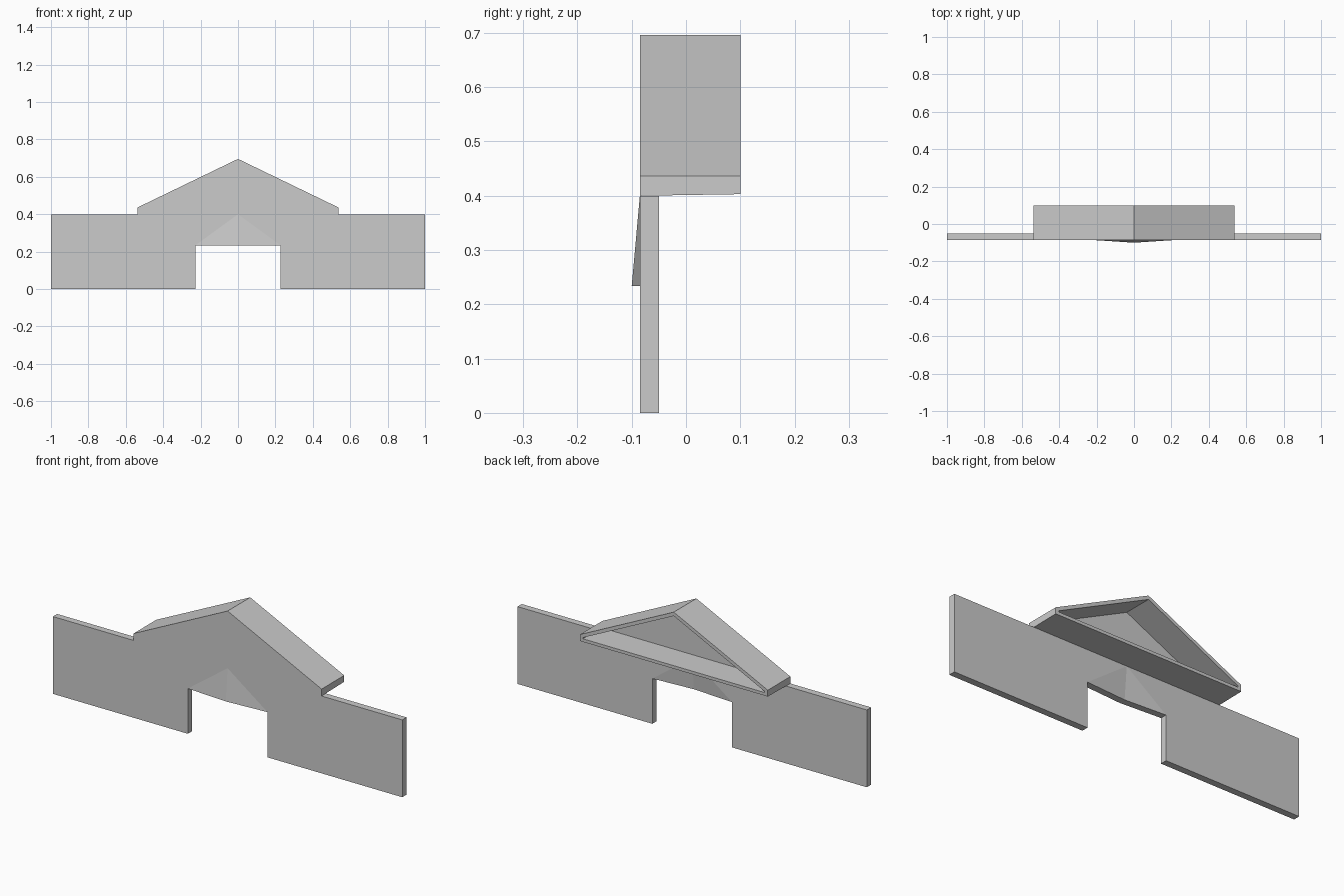
import bpy
import bmesh

if "Cube" in bpy.data.objects:
    bpy.data.objects.remove(bpy.data.objects["Cube"])

FRONT, BACK, THICK = -0.085, 0.1, 0.035


def make_object(name, bm):
    bmesh.ops.recalc_face_normals(bm, faces=bm.faces)
    mesh = bpy.data.meshes.new(name)
    bm.to_mesh(mesh)
    bm.free()
    obj = bpy.data.objects.new(name, mesh)
    bpy.context.collection.objects.link(obj)
    return obj


# Wall: two piers joined by a lintel that leans forward at its middle
def build_wall(w=0.228, door=0.234, top=0.4):
    bm = bmesh.new()
    for s in (-1, 1):
        pier = [(w, FRONT, 0), (1, FRONT, 0), (1, FRONT, top),
                (w, FRONT, top), (w, FRONT, door)]
        lintel_a = [(0, -0.1, door), (w, FRONT, door), (0, FRONT, top)]
        lintel_b = [(w, FRONT, door), (w, FRONT, top), (0, FRONT, top)]
        for pts in (pier, lintel_a, lintel_b):
            verts = [bm.verts.new((s * x, y, z)) for x, y, z in pts]
            bm.faces.new(verts if s > 0 else verts[::-1])
    bmesh.ops.remove_doubles(bm, verts=bm.verts, dist=1e-5)
    ext = bmesh.ops.extrude_face_region(bm, geom=bm.faces[:], use_keep_orig=True)
    moved = [g for g in ext["geom"] if isinstance(g, bmesh.types.BMVert)]
    bmesh.ops.translate(bm, verts=moved, vec=(0, THICK, 0))
    return make_object("wall", bm)


# Gable: five-sided shell, closed at the front and open at the back
def build_gable():
    def ring(half, bottom, eave, apex, y):
        pts = [(-half, bottom), (half, bottom), (half, eave), (0, apex), (-half, eave)]
        return [bm.verts.new((x, y, z)) for x, z in pts]

    bm = bmesh.new()
    rings = [ring(0.538, 0.400, 0.436, 0.696, FRONT),
             ring(0.538, 0.403, 0.436, 0.696, BACK),
             ring(0.520, 0.419, 0.425, 0.676, BACK),
             ring(0.520, 0.419, 0.425, 0.676, FRONT + THICK)]
    for a, b in zip(rings, rings[1:]):
        for i in range(5):
            j = (i + 1) % 5
            bm.faces.new((a[i], a[j], b[j], b[i]))
    bm.faces.new(rings[0])
    bm.faces.new(rings[-1])
    return make_object("gable", bm)


build_wall()
build_gable()
